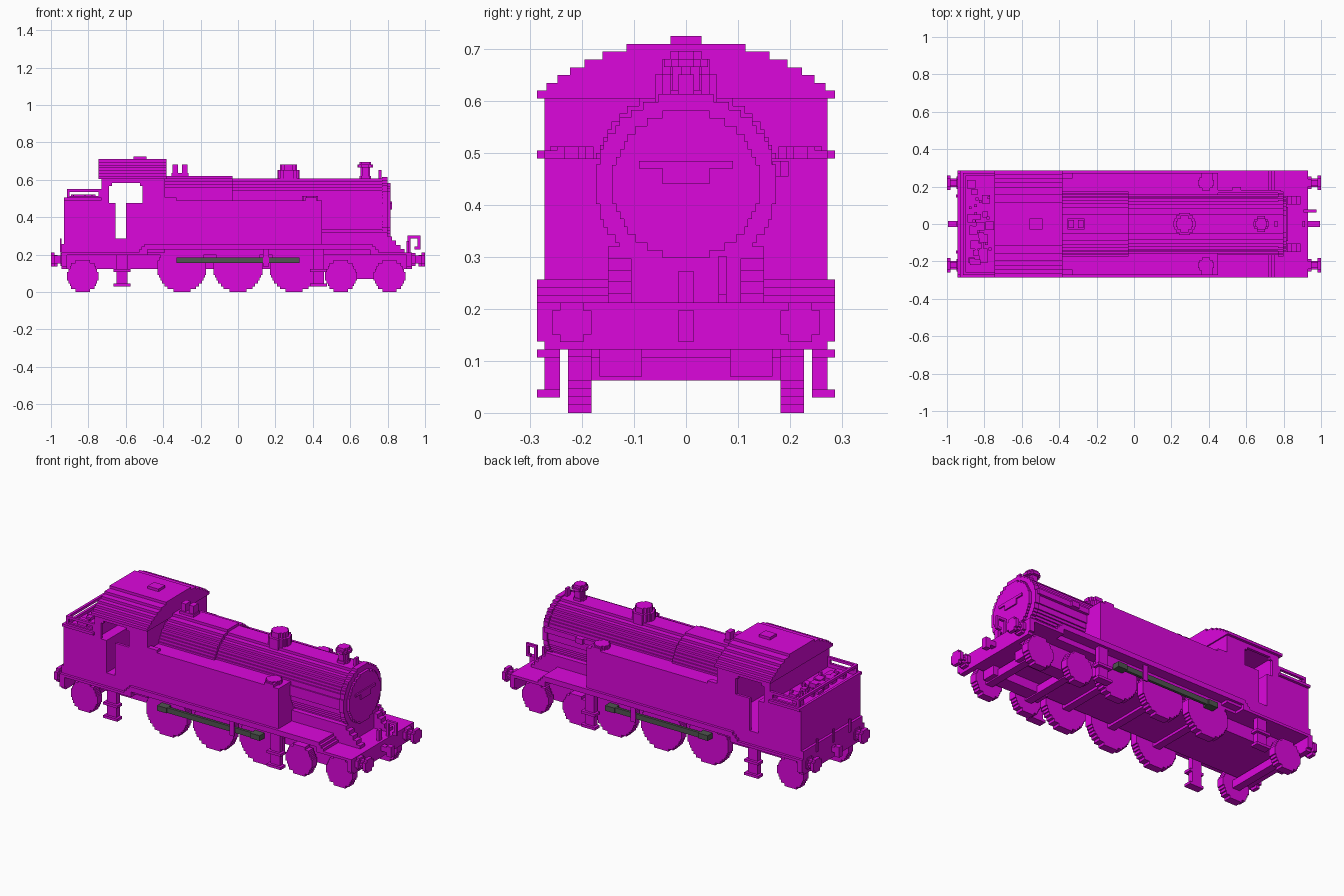
import bpy
import bmesh
import math
import random

cube = bpy.data.objects.get("Cube")
if cube:
    bpy.data.objects.remove(cube)
random.seed(4)

# Shared dimensions
BLOCK = 0.015
EDGE = 0.287
SIDE = 0.272
DECK = 0.212
RAISED = DECK + 3 * BLOCK
FRAME_BOTTOM = 0.122
BEAM_BOTTOM = FRAME_BOTTOM + BLOCK
REAR, FRONT = -0.945, 0.93
TANK_TOP = 0.49
TANK_FRONT = 0.45
CAB_REAR, CAB_FRONT = -0.73, -0.39
DOOR_REAR, DOOR_FRONT = -0.655, -0.6
WINDOW_REAR, WINDOW_FRONT = -0.69, -0.51
EAVES = 0.605
BOILER_Z = 0.44
BOILER_R = 0.166
BOILER_FRONT = 0.8
ROD_Z = 0.17
BUFFER_Z = 0.174
WHEEL_INNER = 0.182
WHEEL_OUTER = WHEEL_INNER + 3 * BLOCK


def material(name, rgb):
    mat = bpy.data.materials.new(name)
    mat.use_nodes = True
    mat.diffuse_color = (*rgb, 1)
    shader = mat.node_tree.nodes["Principled BSDF"]
    shader.inputs["Base Color"].default_value = (*rgb, 1)
    return mat


MAGENTA = material("magenta", (0.72, 0.002, 0.72))
GREY = material("dark grey", (0.08, 0.09, 0.08))


def finish(name, bm, mat):
    bmesh.ops.recalc_face_normals(bm, faces=bm.faces)
    mesh = bpy.data.meshes.new(name)
    bm.to_mesh(mesh)
    bm.free()
    mesh.materials.append(mat)
    bpy.context.collection.objects.link(bpy.data.objects.new(name, mesh))


def around(centre, reach):
    return centre - reach, centre + reach


def across(reach):
    return around(0, reach)


def box(name, x, y, z, pair=False, mat=MAGENTA):
    """Block between the given limits, optionally repeated on the other side."""
    bm = bmesh.new()
    for side in (1, -1) if pair else (1,):
        made = bmesh.ops.create_cube(bm, size=1)
        for vert in made["verts"]:
            spot = [limits[0] if c < 0 else limits[1]
                    for c, limits in zip(vert.co, (x, y, z))]
            vert.co = spot[0], spot[1] * side, spot[2]
    finish(name, bm, mat)


def stepped(name, rows, axis, start, end, centre):
    """Extrude a symmetric outline made of (low, high, half width) rows."""
    right = []
    for low, high, half in rows:
        if right and math.isclose(right[-1][0], half):
            right.pop()
        else:
            right.append((half, low))
        right.append((half, high))
    outline = right + [(-half, level) for half, level in reversed(right)]
    bm = bmesh.new()
    rings = []
    for depth in (start, end):
        ring = []
        for u, w in outline:
            spot = [u + centre[0], w + centre[1]]
            spot.insert("xyz".index(axis), depth)
            ring.append(bm.verts.new(spot))
        bm.faces.new(ring)
        rings.append(ring)
    near, far = rings
    for i in range(len(near)):
        bm.faces.new((near[i - 1], near[i], far[i], far[i - 1]))
    finish(name, bm, MAGENTA)


def disc(name, radius, axis, start, end, centre):
    """Cylinder with its circle rounded to whole blocks."""
    count = max(2, round(2 * radius / BLOCK))
    size = 2 * radius / count
    rows = []
    for i in range(count):
        low = i * size - radius
        half = math.sqrt(radius ** 2 - (low + size / 2) ** 2)
        half = min(radius, max(1, round(2 * half / size) / 2) * size)
        rows.append((low, low + size, half))
    stepped(name, rows, axis, start, end, centre)


# Chassis and running plates, raised over the driving wheels
rise_rear, rise_front = -0.5, 0.72
box("main_frame", (REAR, FRONT), across(BOILER_R), (FRAME_BOTTOM, DECK))
box("rear_footplate", (REAR, rise_rear), across(EDGE), (DECK - BLOCK, DECK))
box("front_footplate", (rise_front, FRONT), across(EDGE), (DECK - BLOCK, DECK))
box("middle_footplate", (rise_rear, rise_front), across(WHEEL_OUTER), (DECK - BLOCK, RAISED))
box("raised_plate", (rise_rear, rise_front), across(EDGE), (DECK + BLOCK, RAISED))
for x, outward in ((rise_rear, -BLOCK), (rise_front, BLOCK)):
    for step in (1, 2):
        box("plate_step", (x - outward, x + step * outward), across(EDGE),
            (DECK - BLOCK, RAISED - step * BLOCK))
for end, inward in ((REAR, 1), (FRONT, -1)):
    beam = end, end + 2 * inward * BLOCK
    box("end_beam", beam, across(EDGE), (BEAM_BOTTOM, DECK))
    box("end_beam_lower", beam, across(SIDE), (FRAME_BOTTOM, BEAM_BOTTOM))

# Wheels, axles and coupling rods
SMALL, BIG, PITCH = 0.085, 0.13, 0.3
for x, r in ((-0.83, SMALL), (-PITCH, BIG), (0, BIG), (PITCH, BIG), (0.55, SMALL), (0.81, SMALL)):
    disc("left_wheel", r, "y", WHEEL_INNER, WHEEL_OUTER, (x, r))
    disc("right_wheel", r, "y", -WHEEL_OUTER, -WHEEL_INNER, (x, r))
    box("axle", around(x, 1.5 * BLOCK), across(WHEEL_INNER), around(r, 1.5 * BLOCK))
box("front_truck_frame", (0.5, 0.86), (SMALL, BOILER_R), (SMALL - BLOCK, FRAME_BOTTOM), True)
rod_z = around(ROD_Z, BLOCK)
rod_y = WHEEL_OUTER + 1.5 * BLOCK
box("coupling_rod", across(PITCH + 2 * BLOCK), (rod_y, rod_y + BLOCK), rod_z, True, GREY)
for x in (-PITCH, PITCH):
    box("rod_pin", around(x, 2 * BLOCK), (WHEEL_OUTER, rod_y + 1.5 * BLOCK), rod_z, True, GREY)
box("rod_bracket", around(PITCH / 2, BLOCK), (rod_y + BLOCK, SIDE), (BEAM_BOTTOM, RAISED), True)

# Hanging steps
for x in (-0.62, 0.43):
    inner = SIDE - 2 * BLOCK
    box("step_hanger", around(x, 2 * BLOCK), (inner, SIDE), (2 * BLOCK, DECK + BLOCK), True)
    for level in (2 * BLOCK, FRAME_BOTTOM - BLOCK):
        box("step_tread", around(x, 3 * BLOCK), (inner, EDGE), (level, level + BLOCK), True)

# Buffers and hooks at both ends
for s in (-1, 1):
    beam, head = s * 0.92, s * 0.98
    for y in (-0.22, 0.22):
        spot = y, BUFFER_Z
        disc("buffer_socket", 0.034, "x", beam, beam + s * 2 * BLOCK, spot)
        disc("buffer_stem", 0.022, "x", beam, head, spot)
        disc("buffer_head", 0.038, "x", head, s, spot)
    box("coupling_shank", (beam, head), across(BLOCK), around(BUFFER_Z, BLOCK))
    box("coupling_hook", (head - s * BLOCK, head + s * BLOCK), across(BLOCK),
        (BEAM_BOTTOM, DECK - BLOCK))

# Boiler, firebox, smokebox and saddle
axis_spot = 0, BOILER_Z
disc("boiler", BOILER_R, "x", CAB_FRONT, BOILER_FRONT, axis_spot)
disc("firebox", BOILER_R + BLOCK, "x", CAB_FRONT, -2 * BLOCK, axis_spot)
disc("smokebox_rim", BOILER_R + BLOCK / 2, "x", BOILER_FRONT - 2 * BLOCK, BOILER_FRONT, axis_spot)
door = BOILER_FRONT + BLOCK
disc("smokebox_door", 0.142, "x", BOILER_FRONT, door, axis_spot)
box("door_bar", (door, door + BLOCK / 2), across(6 * BLOCK), around(BOILER_Z + 2.5 * BLOCK, BLOCK / 2))
box("door_plate", (door, door + BLOCK / 2), across(3 * BLOCK), (BOILER_Z, BOILER_Z + 2 * BLOCK))
box("smokebox_saddle", (TANK_FRONT, BOILER_FRONT), across(0.15), (DECK, 0.32))
for i in range(5):
    box("stepped_front_frame", (0.75, BOILER_FRONT + 1.5 * i * BLOCK), (0.105, 0.15),
        (DECK, 0.32 - 1.5 * i * BLOCK), True)
pipe_z = around(BOILER_Z + 2 * BLOCK, BLOCK)
box("ejector_pipe", (TANK_FRONT, BOILER_FRONT - BLOCK), (BOILER_R, WHEEL_INNER), pipe_z)
box("ejector_valve", around(0.55, 1.5 * BLOCK), (BOILER_R, WHEEL_INNER + BLOCK), pipe_z)

# Chimney, dome and safety valves
TOP = BOILER_Z + BOILER_R
for name, x, tiers in (("chimney", 0.68, ((2, 2), (1.7, 3), (2.8, 1), (2, 1))),
                       ("dome", 0.27, ((4, 4), (3, 2)))):
    low = TOP - BLOCK
    for radius, height in tiers:
        high = low + height * BLOCK
        disc(name, radius * BLOCK, "z", low, high, (x, 0))
        low = high
for x in (-0.335, -0.285):
    box("safety_valve", around(x, BLOCK), across(1.5 * BLOCK), (TOP, TOP + 5 * BLOCK))
box("valve_base", around(-0.31, 3 * BLOCK), across(2 * BLOCK), (TOP, TOP + 2 * BLOCK))
box("top_lamp_iron", around(0.76, BLOCK / 2), across(BLOCK), (TOP - BLOCK, TOP + 3 * BLOCK))

# Side tanks with filler caps and handles
box("side_tank", (CAB_FRONT, TANK_FRONT), (0.12, SIDE), (DECK + BLOCK, TANK_TOP), True)
for x in (CAB_FRONT + 2 * BLOCK, PITCH + 6 * BLOCK):
    box("tank_handle", around(x, 2 * BLOCK), (SIDE - 2 * BLOCK, SIDE),
        (TANK_TOP, TANK_TOP + BLOCK), True)
for y in (-0.22, 0.22):
    disc("filler_cap", 0.042, "z", TANK_TOP, TANK_TOP + 1.5 * BLOCK, (0.385, y))

# Cab sides around the door and window openings
skin = SIDE - BLOCK, SIDE
sill = TANK_TOP - BLOCK
lintel = EAVES - 1.5 * BLOCK
box("cab_side_lower", (DOOR_FRONT, WINDOW_FRONT), skin, (DECK, sill), True)
box("cab_side_front", (WINDOW_FRONT, CAB_FRONT), skin, (DECK, EAVES), True)
box("cab_side_rear", (CAB_REAR, WINDOW_REAR), skin, (sill, EAVES), True)
box("cab_side_lintel", (WINDOW_REAR, WINDOW_FRONT), skin, (lintel, EAVES), True)
for x, inward in ((WINDOW_REAR, BLOCK), (WINDOW_FRONT, -BLOCK)):
    box("window_corner", (x, x + inward), skin, (lintel - BLOCK, lintel), True)
box("cab_floor", (DOOR_REAR, CAB_FRONT), across(SIDE), (DECK, DECK + 5 * BLOCK))
box("cab_rear_wall", (CAB_REAR, CAB_REAR + BLOCK), across(SIDE), (sill, EAVES))
box("cab_front_wall", (CAB_FRONT - BLOCK, CAB_FRONT), across(SIDE), (DECK, EAVES))

# Arched roof following a circular arc
rise = 7 * BLOCK
arc = (EDGE ** 2 + rise ** 2) / (2 * rise)
roof = []
for i in range(7):
    low = i * BLOCK
    roof.append((low, low + BLOCK, math.sqrt(arc ** 2 - (arc - rise + low) ** 2)))
stepped("cab_roof", roof, "x", CAB_REAR - BLOCK, CAB_FRONT + BLOCK / 2, (0, EAVES))
roof_top = EAVES + rise
box("roof_vent", around(-0.525, 0.035), across(2 * BLOCK), (roof_top, roof_top + BLOCK))

# Bunker with lip, rails and coal
back = REAR + BLOCK
box("bunker", (back, DOOR_REAR), across(SIDE), (DECK, sill))
box("bunker_foot", (REAR, back), across(SIDE), (DECK, RAISED))
box("bunker_side_lip", (back, CAB_REAR), (SIDE - BLOCK, EDGE), (sill + BLOCK, TANK_TOP + BLOCK), True)
box("bunker_back_lip", (back, back + BLOCK), across(EDGE), (sill + BLOCK, TANK_TOP + BLOCK))
box("bunker_top", (back, CAB_REAR), across(SIDE), (sill, TANK_TOP))
rail = back + BLOCK
rail_top = TANK_TOP + 4 * BLOCK
for high in (rail_top, TANK_TOP + 1.5 * BLOCK):
    box("bunker_side_rail", (rail, CAB_REAR), skin, (high - BLOCK, high), True)
for x in (rail, CAB_REAR - BLOCK):
    box("rail_post", (x, x + BLOCK), skin, (sill, rail_top), True)
box("bunker_back_rail", (rail, rail + BLOCK), across(SIDE), (rail_top - BLOCK, rail_top))
for lump in range(40):
    reach = random.choice((1, 2, 3)) * BLOCK / 2
    box("coal_lump", around(random.uniform(-0.88, -0.77), reach),
        around(random.uniform(-0.22, 0.22), reach),
        (TANK_TOP, TANK_TOP + random.choice((1, 2)) * BLOCK))

# Lamp irons and front pipe loop
for y in (-0.15, 0, 0.15):
    box("rear_lamp_iron", (REAR - BLOCK / 2, REAR), around(y, BLOCK / 2), (DECK, DECK + 5 * BLOCK))
box("front_lamp_iron", (0.9, 0.9 + BLOCK), across(BLOCK), (DECK, DECK + 4 * BLOCK))
pipe_y = around(0.07, BLOCK / 2)
low, high = DECK + BLOCK, DECK + 6 * BLOCK
tip = FRONT + 3 * BLOCK
box("pipe_riser", around(FRONT - BLOCK, BLOCK / 2), pipe_y, (DECK, high))
box("pipe_bend", (FRONT - BLOCK, tip), pipe_y, (high - BLOCK, high))
box("pipe_drop", (tip - BLOCK, tip), pipe_y, (low, high))
box("pipe_nozzle", (tip - 2 * BLOCK, tip), pipe_y, (low, low + BLOCK))
